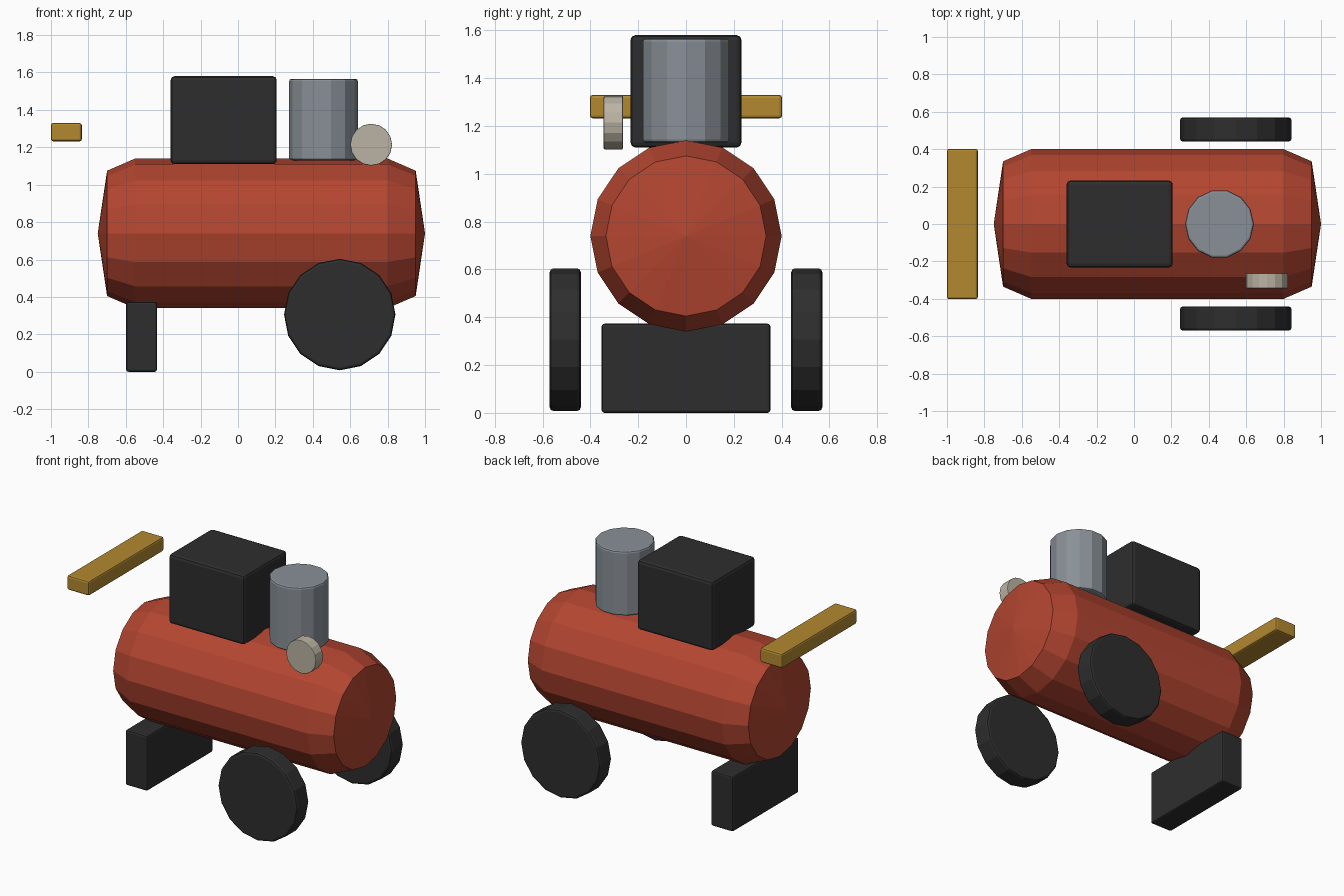
import bpy
import bmesh
from math import pi
from mathutils import Matrix, Vector

cube = bpy.data.objects.get("Cube")
if cube:
    bpy.data.objects.remove(cube, do_unlink=True)


def material(name, rgb):
    mat = bpy.data.materials.new(name)
    mat.use_nodes = True
    color = (*rgb, 1)
    mat.diffuse_color = color
    bsdf = next(n for n in mat.node_tree.nodes if n.type == 'BSDF_PRINCIPLED')
    bsdf.inputs["Base Color"].default_value = color
    bsdf.inputs["Roughness"].default_value = 0.6
    return mat


RED = material("tank red", (0.45, 0.06, 0.03))
BLACK = material("rubber black", (0.027, 0.027, 0.027))
GREY = material("steel grey", (0.25, 0.28, 0.31))
AMBER = material("handle amber", (0.45, 0.25, 0.03))
CREAM = material("gauge cream", (0.5, 0.45, 0.37))


def finish(name, bm, mat, bevel=0):
    """Turn a bmesh into a flat shaded object with softened hard edges."""
    bmesh.ops.recalc_face_normals(bm, faces=bm.faces)
    mesh = bpy.data.meshes.new(name)
    bm.to_mesh(mesh)
    bm.free()
    mesh.materials.append(mat)
    obj = bpy.data.objects.new(name, mesh)
    bpy.context.collection.objects.link(obj)
    if bevel:
        mod = obj.modifiers.new("edge bevel", 'BEVEL')
        mod.width = bevel
        mod.segments = 2
        mod.limit_method = 'ANGLE'
        mod.angle_limit = pi / 4
    return obj


def box(name, low, high, mat, bevel=0.015):
    low, high = Vector(low), Vector(high)
    bm = bmesh.new()
    place = Matrix.Translation((low + high) / 2) @ Matrix.Diagonal((*(high - low), 1))
    bmesh.ops.create_cube(bm, size=1, matrix=place)
    return finish(name, bm, mat, bevel)


def cylinder(name, center, radius, depth, sides, mat, axis='Z', bevel=0.012):
    bm = bmesh.new()
    turn = Matrix.Rotation(pi / 2, 4, 'X') if axis == 'Y' else Matrix.Rotation(pi / 2, 4, 'Z')
    bmesh.ops.create_cone(bm, cap_ends=True, segments=sides, radius1=radius,
                          radius2=radius, depth=depth,
                          matrix=Matrix.Translation(center) @ turn)
    return finish(name, bm, mat, bevel)


# Pressure tank: profile spun about its long axis
bm = bmesh.new()
axis_z = 0.74
profile = [(-0.75, 0), (-0.7, 0.335), (-0.55, 0.4), (0.8, 0.4), (0.95, 0.335), (1, 0)]
verts = [bm.verts.new((x, 0, axis_z + r)) for x, r in profile]
edges = [bm.edges.new(pair) for pair in zip(verts, verts[1:])]
bmesh.ops.spin(bm, geom=verts + edges, cent=(0, 0, axis_z), axis=(1, 0, 0),
               angle=2 * pi, steps=16)
bmesh.ops.remove_doubles(bm, verts=bm.verts, dist=0.0005)
finish("pressure_tank", bm, RED)

# Motor housing and pump cylinder on top
box("motor_housing", (-0.36, -0.232, 1.11), (0.207, 0.232, 1.58), BLACK, 0.02)
cylinder("pump_cylinder", (0.457, 0, 1.348), 0.184, 0.435, 14, GREY)

# Pressure gauge
cylinder("pressure_gauge", (0.712, -0.304, 1.214), 0.112, 0.08, 16, CREAM, 'Y', 0.004)

# Wheels on both sides
for side, y in (("right", -0.505), ("left", 0.505)):
    cylinder(side + "_wheel", (0.544, y, 0.306), 0.298, 0.13, 16, BLACK, 'Y', 0.015)

# Support foot and pull handle
box("support_foot", (-0.598, -0.353, 0), (-0.433, 0.353, 0.373), BLACK, 0.012)
box("pull_handle", (-1, -0.402, 1.232), (-0.835, 0.402, 1.33), AMBER, 0.012)
